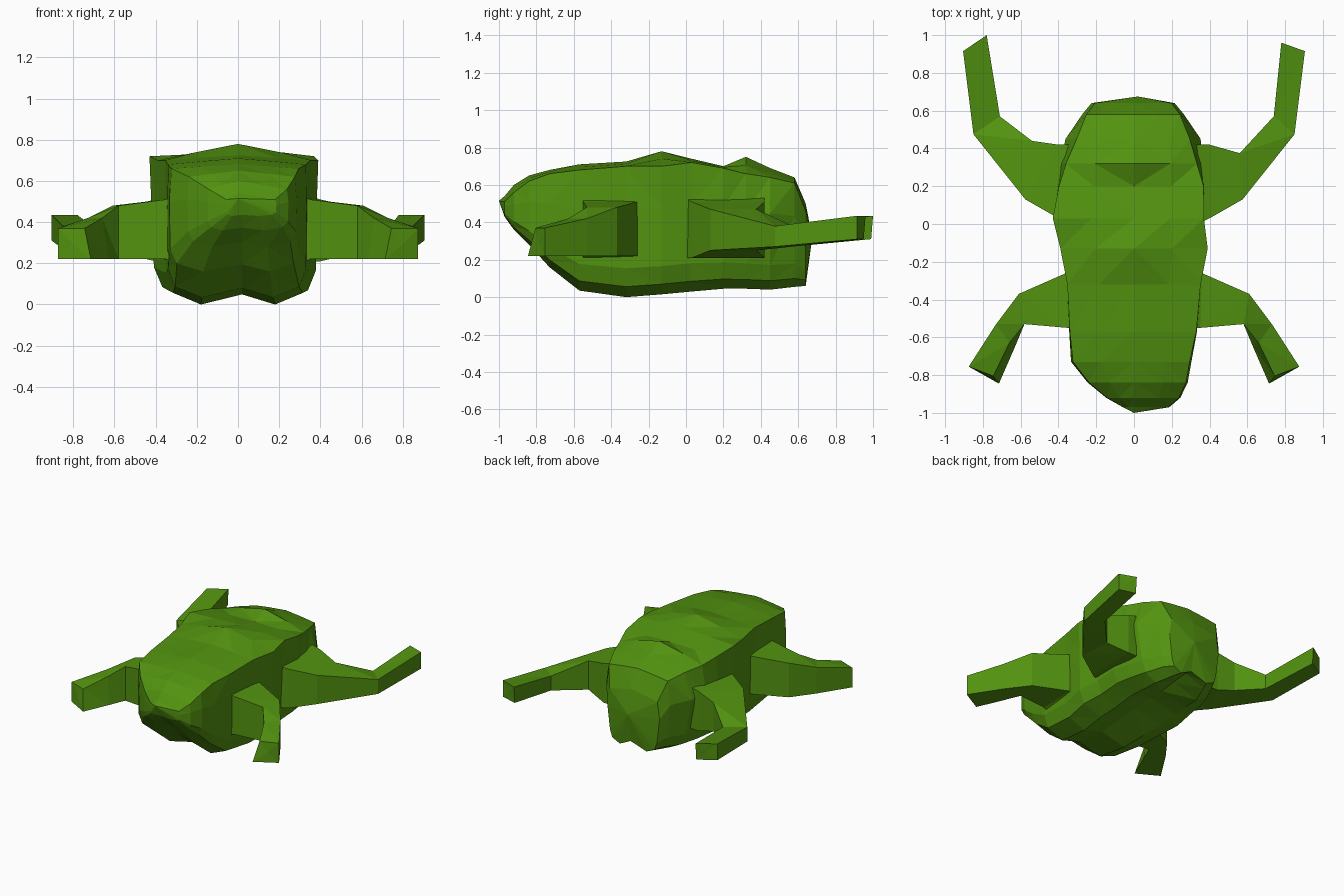
import bpy, bmesh
from mathutils import Vector

if "Cube" in bpy.data.objects:
    bpy.data.objects.remove(bpy.data.objects["Cube"])

green = bpy.data.materials.new("leaf green")
green.diffuse_color = (0.085, 0.29, 0.005, 1)
green.use_nodes = True
green.node_tree.nodes["Principled BSDF"].inputs["Base Color"].default_value = green.diffuse_color


def loft(name, rings):
    """Skin a list of equal-length point rings and close both ends."""
    bm = bmesh.new()
    loops = [[bm.verts.new(p) for p in ring] for ring in rings]
    for a, b in zip(loops, loops[1:]):
        for i in range(len(a)):
            j = (i + 1) % len(a)
            bm.faces.new((a[i], a[j], b[j], b[i]))
    for loop in (loops[0], loops[-1]):
        mid = bm.verts.new(sum((v.co for v in loop), Vector()) / len(loop))
        for i in range(len(loop)):
            bm.faces.new((loop[i], loop[(i + 1) % len(loop)], mid))
    bmesh.ops.triangulate(bm, faces=[f for f in bm.faces if len(f.verts) > 3],
                          quad_method='SHORT_EDGE')
    bmesh.ops.recalc_face_normals(bm, faces=bm.faces)
    mesh = bpy.data.meshes.new(name)
    bm.to_mesh(mesh)
    bm.free()
    mesh.materials.append(green)
    obj = bpy.data.objects.new(name, mesh)
    bpy.context.collection.objects.link(obj)
    return obj


# Body: y, left x, right x, bottom z, shoulder z, crown z, shoulder and lower width
sections = [
    (-0.97, -0.06, 0.19, 0.43, 0.51, 0.54, 0.95, 0.97),
    (-0.92, -0.15, 0.25, 0.36, 0.56, 0.60, 0.95, 0.97),
    (-0.84, -0.25, 0.29, 0.28, 0.62, 0.65, 0.95, 0.97),
    (-0.73, -0.34, 0.31, 0.16, 0.66, 0.68, 0.95, 0.97),
    (-0.57, -0.35, 0.34, 0.035, 0.68, 0.71, 0.97, 0.97),
    (-0.32, -0.36, 0.36, 0.00, 0.70, 0.725, 0.98, 0.97),
    (-0.13, -0.39, 0.39, 0.015, 0.70, 0.78, 1.0, 0.97),
    (0.03, -0.43, 0.37, 0.03, 0.72, 0.74, 1.0, 0.95),
    (0.20, -0.41, 0.38, 0.045, 0.69, 0.70, 0.97, 0.93),
    (0.32, -0.40, 0.37, 0.045, 0.66, 0.75, 0.90, 0.90),
    (0.45, -0.37, 0.36, 0.04, 0.64, 0.69, 0.82, 0.84),
    (0.58, -0.28, 0.27, 0.055, 0.61, 0.64, 0.90, 0.88),
    (0.64, -0.23, 0.22, 0.06, 0.46, 0.50, 0.90, 0.88),
]


def body_ring(y, left, right, bottom, shoulder, crown, flare, low):
    h = shoulder - bottom
    half = [(0.52, (crown + shoulder) / 2), (flare, shoulder), (0.98, bottom + 0.68 * h),
            (low, bottom + 0.22 * h), (low * 0.9, bottom + 0.08 * h), (0.50, bottom)]
    groove = bottom + (0.07 if y < 0.4 else 0.11) * h
    ring = [(0, y, crown)]
    ring += [(right * f, y, z) for f, z in half]
    ring.append((0.02, y, groove))
    ring += [(left * f, y, z) for f, z in reversed(half)]
    return ring


body = loft("body", [body_ring(*s) for s in sections])

# Pull the snout and rump centres out to blunt points
nose, rump = body.data.vertices[-2], body.data.vertices[-1]
nose.co = (0.0, -1.0, 0.515)
rump.co = (0.02, 0.675, 0.32)


# Legs: outer x, y, then inner x, y, low z, high z, slant of the upper inner edge
def leg(name, side, stations):
    rings = []
    for ax, ay, bx, by, low, high, sx, sy in stations:
        rings.append([(side * ax, ay, low), (side * ax, ay, high),
                      (side * (bx + sx), by + sy, high), (side * bx, by, low)])
    loft(name, rings)


front_leg = [
    (0.33, -0.25, 0.33, -0.55, 0.21, 0.52, 0, 0),
    (0.36, -0.26, 0.35, -0.55, 0.22, 0.51, 0, 0),
    (0.61, -0.37, 0.58, -0.53, 0.22, 0.48, 0, 0),
    (0.73, -0.53, 0.63, -0.65, 0.22, 0.42, 0.03, 0.02),
    (0.875, -0.755, 0.715, -0.845, 0.22, 0.37, 0.03, 0.04),
]


def rear_leg(thigh_x, thigh_y, knee_x, tip_y):
    return [
        (0.34, 0.00, 0.33, 0.42, 0.21, 0.53, 0, 0),
        (0.40, 0.03, 0.40, 0.42, 0.21, 0.51, 0, 0),
        (0.575, 0.13, thigh_x, thigh_y, 0.25, 0.47, 0, 0),
        (0.85, 0.475, knee_x, 0.57, 0.27, 0.38, 0, 0),
        (0.905, 0.915, 0.78, tip_y, 0.31, 0.435, 0, 0.01),
    ]


for side, label in ((-1, "left"), (1, "right")):
    leg("front_leg_" + label, side, front_leg)
leg("rear_leg_left", -1, rear_leg(0.54, 0.44, 0.71, 0.99))
leg("rear_leg_right", 1, rear_leg(0.56, 0.375, 0.74, 0.95))
